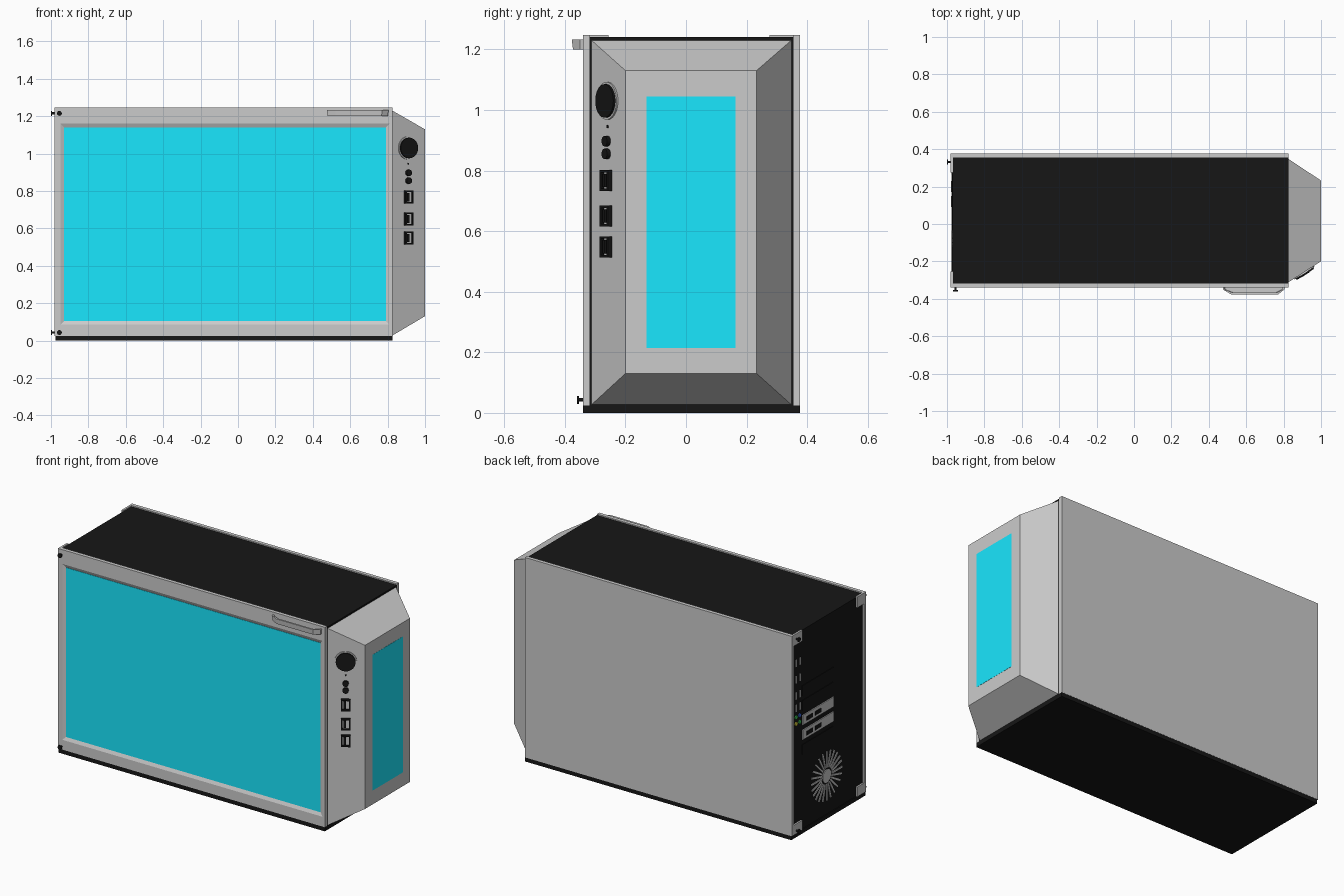
import bpy, bmesh, math
from mathutils import Matrix, Vector

if "Cube" in bpy.data.objects:
    bpy.data.objects.remove(bpy.data.objects["Cube"])


def material(name, rgb):
    m = bpy.data.materials.new(name)
    m.diffuse_color = (*rgb, 1)
    m.use_nodes = True
    m.node_tree.nodes["Principled BSDF"].inputs["Base Color"].default_value = m.diffuse_color
    return m


BLACK = material("black", (0.008, 0.008, 0.008))
CYAN = material("cyan", (0.01, 0.8, 1.0))
GREEN = material("green", (0.05, 0.6, 0.1))
BLUE = material("blue", (0.05, 0.15, 0.8))
YELLOW = material("yellow", (0.8, 0.7, 0.05))


def finish(name, bm, mat=None, M=None):
    bmesh.ops.recalc_face_normals(bm, faces=bm.faces)
    if M is not None:
        bm.transform(M)
    me = bpy.data.meshes.new(name)
    bm.to_mesh(me)
    bm.free()
    ob = bpy.data.objects.new(name, me)
    bpy.context.collection.objects.link(ob)
    if mat:
        me.materials.append(mat)
    return ob


def rect(axis, pos, a0, a1, b0, b1):
    """Four corners in the plane where the given axis equals pos."""
    loop = []
    for a, b in ((a0, b0), (a1, b0), (a1, b1), (a0, b1)):
        p = [a, b]
        p.insert(axis, pos)
        loop.append(p)
    return loop


def loft(name, loops, mat=None, M=None):
    bm = bmesh.new()
    rows = [[bm.verts.new(p) for p in loop] for loop in loops]
    for r, s in zip(rows, rows[1:]):
        n = len(r)
        for i in range(n):
            bm.faces.new((r[i], r[(i + 1) % n], s[(i + 1) % n], s[i]))
    bm.faces.new(rows[0])
    bm.faces.new(rows[-1])
    return finish(name, bm, mat, M)


def box(name, x0, x1, y0, y1, z0, z1, mat=None, M=None):
    return loft(name, [rect(2, z0, x0, x1, y0, y1), rect(2, z1, x0, x1, y0, y1)], mat, M)


def disc(name, r, h, mat, M, seg=32):
    """Cylinder standing on the local xy plane."""
    bm = bmesh.new()
    bmesh.ops.create_cone(bm, cap_ends=True, segments=seg, radius1=r, radius2=r, depth=h,
                          matrix=Matrix.Translation((0, 0, h / 2)))
    for f in bm.faces:
        f.smooth = len(f.verts) == 4
    for e in bm.edges:
        if any(len(f.verts) > 4 for f in e.link_faces):
            e.smooth = False
    return finish(name, bm, mat, M)


# Case core, base and plain side panel
box("case_core", -0.97, 0.825, -0.318, 0.355, 0.02, 1.24, BLACK)
box("base_plate", -0.975, 0.825, -0.34, 0.376, 0.0, 0.025, BLACK)
box("rear_side_panel", -0.98, 0.825, 0.355, 0.377, 0.025, 1.247)

# Window side panel with a sloped recess
loft("window_side_panel", [
    rect(1, -0.318, -0.98, 0.825, 0.025, 1.247),
    rect(1, -0.340, -0.98, 0.825, 0.025, 1.247),
    rect(1, -0.340, -0.95, 0.81, 0.085, 1.16),
    rect(1, -0.331, -0.93, 0.79, 0.105, 1.14)])
box("side_window", -0.93, 0.79, -0.333, -0.325, 0.105, 1.14, CYAN)

# Corner tabs folded over the back of both side panels
for y0, y1 in ((-0.34, -0.255), (0.275, 0.377)):
    for z0, z1 in ((0.025, 0.085), (1.18, 1.247)):
        box("corner_tab", -0.98, -0.968, y0, y1, z0, z1)

# Pull handle: tapered scoop open at the top
def handle_loop(z, d):
    return [(0.475 + d, -0.338, z), (0.475 + d, -0.350, z), (0.52 + d * .6, -0.377 + d, z),
            (0.77 - d * .6, -0.377 + d, z), (0.805 - d, -0.350, z), (0.805 - d, -0.338, z)]

loft("pull_handle", [handle_loop(1.20, 0.004), handle_loop(1.232, 0),
                     handle_loop(1.232, 0.010), handle_loop(1.212, 0.012)])

# Bevelled front bezel and its display
loft("front_bezel", [rect(0, 0.815, -0.312, 0.348, 0.027, 1.23),
                     rect(0, 0.825, -0.312, 0.348, 0.027, 1.23),
                     rect(0, 0.999, -0.2, 0.233, 0.13, 1.13)])
box("front_display", 0.99, 1.0, -0.13, 0.163, 0.215, 1.045, CYAN)

# Frame of reference on the sloped control face: along, up, outward
along = Vector((0.174, 0.112, 0)).normalized()
up = Vector((0, 0, 1))
out = along.cross(up)
def on_slope(z):
    m = Matrix((along, up, out)).transposed().to_4x4()
    m.translation = (0.909, -0.258, z)
    return m

# Power button, indicator and audio jacks
disc("power_ring", 0.062, 0.006, None, on_slope(1.03), 48)
disc("power_button", 0.055, 0.014, BLACK, on_slope(1.03), 48)
disc("indicator", 0.005, 0.003, BLACK, on_slope(0.945), 12)
for z in (0.897, 0.855):
    disc("audio_jack", 0.017, 0.014, BLACK, on_slope(z), 24)

# Hollow data ports with an inner tongue
for z in (0.767, 0.65, 0.548):
    M = on_slope(z)
    loft("port_frame", [rect(2, h, -a, a, -b, b) for h, a, b in
                        ((0, 0.026, 0.035), (0.016, 0.026, 0.035), (0.016, 0.018, 0.027))]
         + [rect(2, 0.002, -0.018, 0.018, -0.027, 0.027)], BLACK, M)
    box("port_liner", -0.018, 0.018, -0.027, 0.027, 0.002, 0.004, None, M)
    box("port_tongue", -0.012, 0.002, -0.022, 0.022, 0.003, 0.014, BLACK, M)

# Thumb screws on the window panel and on the back
face_y = Matrix.Rotation(math.pi / 2, 4, 'X')
face_x = Matrix.Rotation(-math.pi / 2, 4, 'Y')
for z in (0.043, 1.215):
    for p, R in (((-0.955, -0.338, z), face_y), ((-0.978, 0.332, z), face_x)):
        T = Matrix.Translation(p)
        disc("screw_shank", 0.006, 0.02, BLACK, T @ R, 16)
        disc("screw_head", 0.013, 0.006, BLACK, T @ R @ Matrix.Translation((0, 0, 0.016)), 20)

# Rear connector column
BX = -0.97
for z in (1.06, 0.96, 0.86, 0.785):
    for y in (0.325, 0.285):
        box("rear_port_edge", BX - 0.004, BX, y - 0.004, y + 0.004, z - 0.022, z + 0.022)
for y, z, m in ((0.325, 0.73, GREEN), (0.29, 0.73, BLUE), (0.325, 0.69, YELLOW), (0.29, 0.69, GREEN)):
    disc("rear_audio_jack", 0.012, 0.006, m, Matrix.Translation((BX, y, z)) @ face_x, 16)

# Expansion card brackets with dark sockets
for z in (0.69, 0.60):
    box("card_bracket", BX - 0.006, BX, -0.035, 0.265, z - 0.03, z + 0.03)
    for y in (0.20, 0.12):
        box("card_socket", BX - 0.009, BX, y - 0.03, y + 0.03, z - 0.014, z + 0.010, BLACK)
for z in (0.51, 0.78, 0.87):
    box("slot_cover", BX - 0.003, BX, -0.035, 0.265, z - 0.03, z + 0.03, BLACK)

# Radial power supply grille
centre = Matrix.Translation((BX, 0.03, 0.26)) @ face_x
disc("grille_hub", 0.04, 0.004, None, centre)
for i in range(24):
    R = centre @ Matrix.Rotation(i * math.tau / 24, 4, 'Z')
    box("grille_spoke", 0.05, 0.15, -0.005, 0.005, 0, 0.004, None, R)
